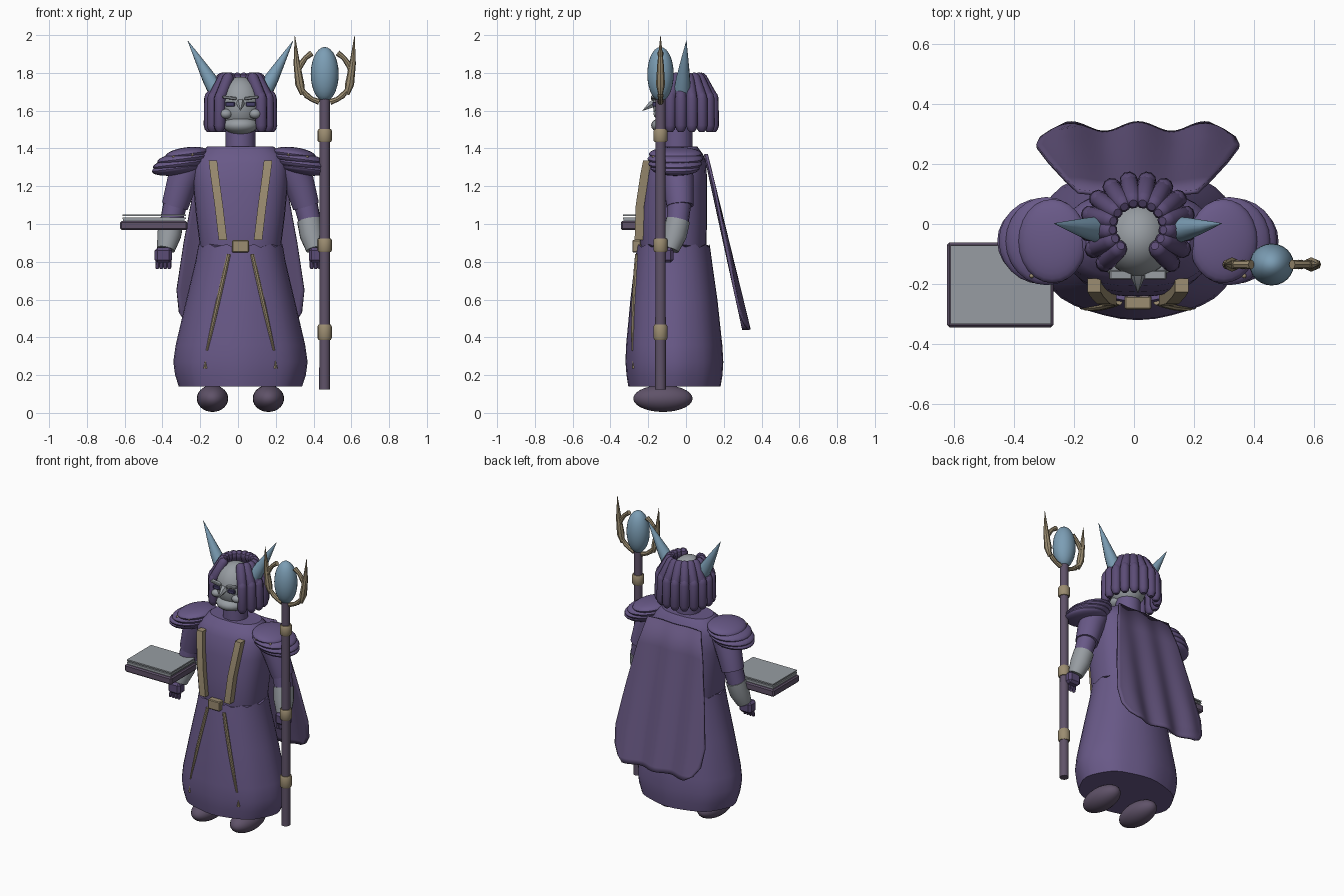
import bpy, bmesh, math
from mathutils import Vector, Matrix

if "Cube" in bpy.data.objects:
    bpy.data.objects.remove(bpy.data.objects["Cube"])

CX = 0.013  # body centre line


def colour(name, r, g, b):
    m = bpy.data.materials.new(name)
    m.diffuse_color = (r, g, b, 1)
    m.use_nodes = True
    m.node_tree.nodes["Principled BSDF"].inputs["Base Color"].default_value = m.diffuse_color
    return m


PURPLE = colour("robe_purple", .140, .100, .245)
HAIR = colour("hair_purple", .105, .072, .18)
CAPE = colour("cape_purple", .125, .088, .205)
GREY = colour("pale_grey", .31, .335, .36)
GOLD = colour("dull_gold", .33, .265, .165)
BLUE = colour("horn_blue", .20, .34, .46)
WOOD = colour("staff_plum", .115, .085, .14)
EYE = colour("eye_violet", .06, .05, .14)


def finish(name, bm, mat):
    bmesh.ops.recalc_face_normals(bm, faces=bm.faces)
    me = bpy.data.meshes.new(name)
    bm.to_mesh(me)
    bm.free()
    me.materials.append(mat)
    ob = bpy.data.objects.new(name, me)
    bpy.context.collection.objects.link(ob)
    return ob


def bridge(bm, rings):
    n = len(rings[0])
    for a, b in zip(rings, rings[1:]):
        for i in range(n):
            bm.faces.new((a[i], a[(i + 1) % n], b[(i + 1) % n], b[i]))
    bm.faces.new(rings[0])
    bm.faces.new(rings[-1])


def ball(name, c, r, mat, seg=20, tilt=0):
    bm = bmesh.new()
    bmesh.ops.create_uvsphere(bm, u_segments=seg, v_segments=seg // 2 + 2, radius=1)
    bm.transform(Matrix.Translation(c) @ Matrix.Rotation(tilt, 4, 'Y') @ Matrix.Diagonal((*r, 1)))
    return finish(name, bm, mat)


def box(name, c, s, mat, tilt=0, bevel=.005):
    bm = bmesh.new()
    bmesh.ops.create_cube(bm, size=1)
    bm.transform(Matrix.Diagonal((*s, 1)))
    if bevel:
        bmesh.ops.bevel(bm, geom=bm.edges[:], offset=bevel, segments=1, affect='EDGES')
    bm.transform(Matrix.Translation(c) @ Matrix.Rotation(tilt, 4, 'Y'))
    return finish(name, bm, mat)


def tube(name, pts, radii, mat, n=12):
    pts = [Vector(p) for p in pts]
    bm = bmesh.new()
    rings = []
    for k, (p, r) in enumerate(zip(pts, radii)):
        d = pts[min(k + 1, len(pts) - 1)] - pts[max(k - 1, 0)]
        q = d.to_track_quat('Z', 'Y')
        rings.append([bm.verts.new(p + q @ Vector((r * math.cos(t), r * math.sin(t), 0)))
                      for t in (2 * math.pi * i / n for i in range(n))])
    bridge(bm, rings)
    return finish(name, bm, mat)


def capsule(name, a, b, r, mat, n=10):
    a, b = Vector(a), Vector(b)
    steps = ((0, .45), (.06, .8), (.16, 1), (.84, 1), (.94, .8), (1, .45))
    return tube(name, [a.lerp(b, t) for t, _ in steps], [r * k for _, k in steps], mat, n)


def loft(name, rows, mat, n, power=2.0, fold=0, jag=0):
    """Stacked oval rings; each row is z, half width, front y, back y."""
    bm = bmesh.new()
    rings = []
    for k, (z, hx, yf, yb) in enumerate(rows):
        ring = []
        for i in range(n):
            t = 2 * math.pi * i / n - math.pi / 2
            c, s = math.cos(t), math.sin(t)
            f = 1 + fold * math.cos(8 * (t + math.pi / 2)) * (1 - k / len(rows))
            x = math.copysign(abs(c) ** (2 / power), c) * hx * f
            y = math.copysign(abs(s) ** (2 / power), s) * (yb - yf) / 2 * f + (yb + yf) / 2
            dz = jag * (i % 3 - 1) if k == len(rows) - 1 else 0
            ring.append(bm.verts.new((CX + x, y, z + dz)))
        rings.append(ring)
    bridge(bm, rings)
    return finish(name, bm, mat)


# Robe: skirt, torso, neck
SKIRT = [(.14, .322, -.302, .18), (.20, .342, -.312, .19), (.27, .352, -.318, .195),
         (.36, .340, -.315, .19), (.60, .285, -.293, .165), (.80, .238, -.27, .137),
         (.885, .224, -.258, .125)]
loft("skirt", SKIRT, PURPLE, 40, 2.1, .014, .008)
loft("torso", [(.84, .21, -.235, .10), (.90, .217, -.243, .108), (1.05, .236, -.24, .112),
               (1.2, .25, -.227, .112), (1.32, .25, -.207, .108), (1.37, .22, -.18, .09),
               (1.41, .175, -.14, .06)], PURPLE, 32, 2.5)
tube("neck", [(CX, -.045, 1.38), (CX, -.045, 1.52)], [.08, .08], PURPLE, 16)

# Cape: wavy sheet leaning away from the back
bm = bmesh.new()
cols, grid = 32, []
for z, hw in ((1.37, .20), (1.2, .245), (.9, .30), (.65, .338), (.53, .325), (.47, .285), (.44, .235)):
    f = (1.37 - z) / .93
    grid.append([bm.verts.new((CX + hw * u, .105 + .215 * f + (.004 + .012 * f) * math.cos(hw * u * 28), z))
                 for u in (2 * i / cols - 1 for i in range(cols + 1))])
for a, b in zip(grid, grid[1:]):
    for i in range(cols):
        bm.faces.new((a[i], a[i + 1], b[i + 1], b[i]))
cape = finish("cape", bm, CAPE)
sol = cape.modifiers.new("thickness", 'SOLIDIFY')
sol.thickness, sol.offset = .014, 0


def skirt_front(x, z):
    for (z0, h0, f0, b0), (z1, h1, f1, b1) in zip(SKIRT, SKIRT[1:]):
        if z0 <= z <= z1:
            t = (z - z0) / (z1 - z0)
            h, f, b = h0 + t * (h1 - h0), f0 + t * (f1 - f0), b0 + t * (b1 - b0)
            return (f + b) / 2 - (b - f) / 2 * math.sqrt(max(0, 1 - (x / h) ** 2))
    return SKIRT[-1][2]


# Gold belt buckle
box("belt_buckle", (CX, -.262, .882), (.09, .045, .065), GOLD)

for s, side in ((-1, "left"), (1, "right")):
    def P(x, y, z):
        return (CX + s * x, y, z)

    # Gold straps and skirt trim
    bm = bmesh.new()
    rings = []
    for x, y, z in ((.093, -.252, .915), (.115, -.246, 1.1), (.137, -.222, 1.26), (.146, -.207, 1.335)):
        rings.append([bm.verts.new(P(x + dx, y + dy, z)) for dx, dy in
                      ((-.022, -.02), (.022, -.02), (.022, .025), (-.022, .025))])
    bridge(bm, rings)
    finish(side + "_strap", bm, GOLD)
    path = [(.062 + .115 * k / 6, .84 - .51 * k / 6) for k in range(7)]
    tube(side + "_skirt_trim", [P(x, skirt_front(x, z) - .002, z) for x, z in path],
         [.011, .012, .012, .012, .011, .009, .006], GOLD, 8)
    tube(side + "_trim_tip", [P(.185, skirt_front(.185, z) + .001, z) for z in (.275, .235)],
         [.004, .011], GOLD, 8)

    # Feet
    ball(side + "_foot", P(.148, -.122, .076), (.083, .157, .071), WOOD, 24)

    # Layered shoulder guards with rivets
    for k, (x, z, rx, ry) in enumerate(((.285, 1.37, .115, .14), (.305, 1.345, .137, .147),
                                        (.322, 1.318, .143, .143), (.335, 1.295, .135, .13))):
        ball(f"{side}_shoulder_guard_{k + 1}", P(x, -.057, z), (rx, ry, .036), PURPLE, 24, s * .13)
    for k in range(4):
        ball(f"{side}_rivet_{k + 1}", P(.255 + .033 * k, -.185 + .004 * k, 1.368 - .004 * k),
             (.008, .008, .008), GOLD, 8)

    # Arms: sleeve, elbow, pale forearm, gloved hand
    tube(side + "_sleeve", [P(.255, -.05, 1.34), P(.31, -.04, 1.22), P(.347, -.032, 1.095)],
         [.085, .082, .072], PURPLE, 16)
    tube(side + "_elbow", [P(.342, -.035, 1.12), P(.37, -.045, 1.0)], [.064, .058], PURPLE, 16)
    tube(side + "_forearm", [P(.363, -.042, 1.02), P(.378, -.06, .94), P(.395, -.085, .865)],
         [.064, .064, .048], GREY, 16)
    box(side + "_hand", P(.408, -.105, .835), (.092, .075, .08), HAIR, 0, .015)
    for k in range(4):
        capsule(f"{side}_finger_{k + 1}", P(.375 + .021 * k, -.115, .82),
                P(.377 + .021 * k, -.125, .762), .011, HAIR, 8)

    # Horns
    tube(side + "_horn", [P(.125, -.02, 1.70), P(.168, -.015, 1.775), P(.222, -.007, 1.87),
                          P(.279, .002, 1.97)], [.045, .037, .02, .001], BLUE, 12)

    # Face halves
    ball(side + "_cheek", P(.077, -.142, 1.583), (.033, .03, .026), GREY, 14)
    box(side + "_brow", P(.058, -.17, 1.668), (.075, .03, .016), GREY, -s * .15, .004)
    box(side + "_eye", P(.055, -.167, 1.635), (.05, .02, .024), EYE, 0, .003)

# Head, chin and beak-like nose
ball("head", (CX, -.048, 1.63), (.118, .127, .15), GREY, 28)
ball("chin", (CX, -.10, 1.522), (.093, .085, .047), GREY, 20)
tube("nose", [(CX, -.15, 1.645), (CX, -.185, 1.632), (CX, -.23, 1.60)], [.028, .02, .001], GREY, 6)

# Hair locks fanned around the sides and back
LOCKS = 14
for k in range(LOCKS):
    t = math.radians(-48 + 276 * k / (LOCKS - 1))

    def H(r, z):
        return (CX + r * math.cos(t), -.012 + (r * .96) * math.sin(t), z)
    capsule(f"upper_lock_{k + 1}", H(.085, 1.795), H(.168, 1.655), .031, HAIR)
    capsule(f"lower_lock_{k + 1}", H(.162, 1.70), H(.166, 1.488), .031, HAIR)

# Open book held on one side
BX, BY = -.446, -.203
box("book_cover", (BX, BY, .992), (.355, .283, .05), WOOD, 0, .008)
for k, z in enumerate((1.03, 1.046)):
    box(f"book_page_{k + 1}", (BX + .002, BY, z), (.335, .262, .009), GREY, 0, 0)
box("book_page_block", (BX, BY, 1.022), (.325, .255, .012), GREY, 0, 0)

# Staff with bands and an egg-shaped gem
SX, SY = .459, -.135
tube("staff", [(SX, SY, .125), (SX, SY, 1.68)], [.029, .027], WOOD, 14)
for k, (z, h) in enumerate(((.427, .04), (.888, .036), (1.468, .034))):
    tube(f"staff_band_{k + 1}", [(SX, SY, z + d * h) for d in (-1, -.75, .75, 1)],
         [.033, .038, .038, .033], GOLD, 14)
ball("staff_gem", (SX, SY, 1.793), (.074, .07, .144), BLUE, 24)

# Segmented gold crown around the gem
for s, side in ((-1, "left"), (1, "right")):
    def C(deg, r=.14):
        a = math.radians(deg)
        return (SX + s * r * math.cos(a), SY, 1.783 + r * math.sin(a))
    angles = (-75, -48, -22, 4, 30, 58)
    for k, (a, b) in enumerate(zip(angles, angles[1:])):
        tube(f"{side}_crown_link_{k + 1}", [C(a - 3), C((a + b) / 2), C(b + 3)],
             [.016, .013, .016], GOLD, 8)
    tube(side + "_crown_spike", [(SX + s * .118, SY, 1.685), (SX + s * .132, SY, 1.74),
                                 (SX + s * .148, SY, 1.85), (SX + s * .158, SY, 1.995)],
         [.012, .024, .017, .001], GOLD, 8)

# Smooth shading with crisp edges
for ob in bpy.context.scene.objects:
    ob.select_set(True)
bpy.context.view_layer.objects.active = cape
bpy.ops.object.shade_smooth_by_angle(angle=math.radians(35))
